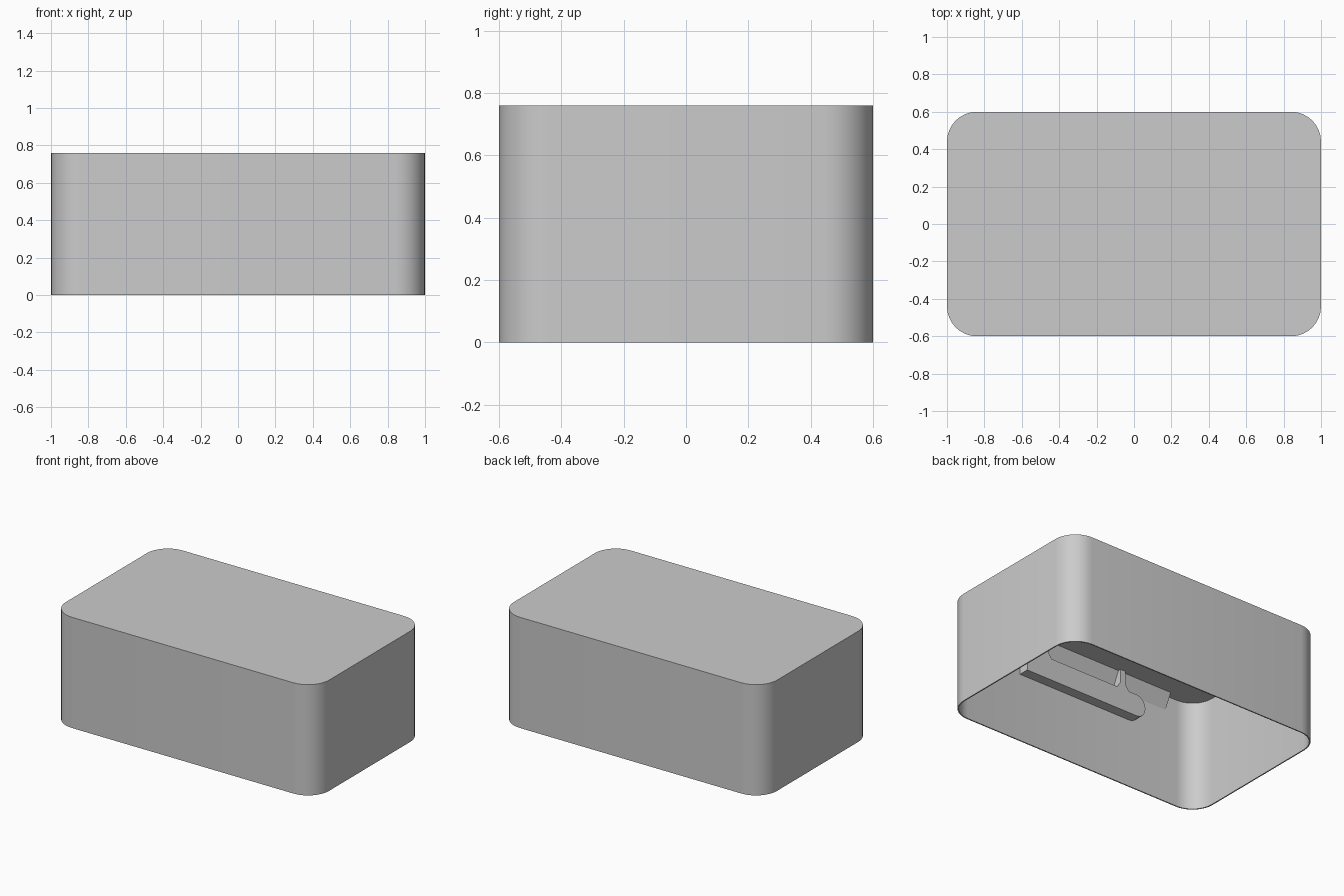
import bpy, bmesh, math

cube = bpy.data.objects.get("Cube")
if cube:
    bpy.data.objects.remove(cube, do_unlink=True)

HALF_X, HALF_Y, HEIGHT = 1.0, 0.6, 0.76
RADIUS, WALL = 0.16, 0.008

grey = bpy.data.materials.new("light_grey")
grey.use_nodes = True
grey.diffuse_color = (0.6, 0.6, 0.6, 1)
grey.node_tree.nodes["Principled BSDF"].inputs["Base Color"].default_value = (0.6, 0.6, 0.6, 1)


def finish(bm, name):
    """Turn a bmesh into a shaded, coloured object."""
    bmesh.ops.recalc_face_normals(bm, faces=bm.faces)
    mesh = bpy.data.meshes.new(name)
    bm.to_mesh(mesh)
    bm.free()
    mesh.materials.append(grey)
    obj = bpy.data.objects.new(name, mesh)
    bpy.context.collection.objects.link(obj)
    bpy.ops.object.select_all(action="DESELECT")
    obj.select_set(True)
    bpy.context.view_layer.objects.active = obj
    bpy.ops.object.shade_smooth_by_angle(angle=math.radians(30))
    return obj


def rounded_outline(hx, hy, r, steps=8):
    """Points of a rounded rectangle, counter-clockwise."""
    points = []
    corners = [(1, 1), (-1, 1), (-1, -1), (1, -1)]
    for i, (sx, sy) in enumerate(corners):
        for s in range(steps + 1):
            a = math.pi / 2 * (i + s / steps)
            points.append((sx * (hx - r) + r * math.cos(a),
                           sy * (hy - r) + r * math.sin(a)))
    return points


def prism(name, profile, place, depth):
    """Extrude a flat profile; place maps profile (u, v) to 3D."""
    bm = bmesh.new()
    face = bm.faces.new([bm.verts.new(place(u, v)) for u, v in profile])
    new = bmesh.ops.extrude_face_region(bm, geom=[face])["geom"]
    verts = [g for g in new if isinstance(g, bmesh.types.BMVert)]
    bmesh.ops.translate(bm, verts=verts, vec=depth)
    return finish(bm, name)


# Hollow cover: outer skin, bottom rim and inner skin
bm = bmesh.new()
outer = rounded_outline(HALF_X, HALF_Y, RADIUS)
inner = rounded_outline(HALF_X - WALL, HALF_Y - WALL, RADIUS - WALL)
rings = [[bm.verts.new((x, y, z)) for x, y in outline]
         for outline, z in ((outer, HEIGHT), (outer, 0), (inner, 0), (inner, HEIGHT - WALL))]
for a, b in zip(rings, rings[1:]):
    for i in range(len(a)):
        j = (i + 1) % len(a)
        bm.faces.new((a[i], a[j], b[j], b[i]))
bm.faces.new(rings[0])
bm.faces.new(rings[-1])
finish(bm, "cover_shell")

# Sloped ledge under the ceiling, along the front wall
wall_y = -HALF_Y + WALL
ceiling = HEIGHT - WALL
prism("front_ledge", [(wall_y, ceiling), (wall_y, 0.65), (wall_y + 0.05, ceiling)],
      lambda u, v: (-0.75, u, v), (1.5, 0, 0))

# Clip bar on the inside of the front wall, rounded at one end
bar = [(0.42, 0.47), (0.42, 0.62)]
for s in range(9):
    a = math.pi / 2 + math.pi * s / 8
    bar.append((-0.46 + 0.07 * math.cos(a), 0.545 + 0.075 * math.sin(a)))
prism("clip_bar", bar, lambda u, v: (u, wall_y, v), (0, 0.07, 0))

# Flared ribs joining the bar to the ceiling
for name, x in (("left_clip_rib", 0.27), ("right_clip_rib", -0.35)):
    rib = [(x - 0.06, 0.6), (x + 0.06, 0.6), (x + 0.02, 0.66),
           (x + 0.02, ceiling), (x - 0.02, ceiling), (x - 0.02, 0.66)]
    prism(name, rib, lambda u, v: (u, wall_y, v), (0, 0.07, 0))
